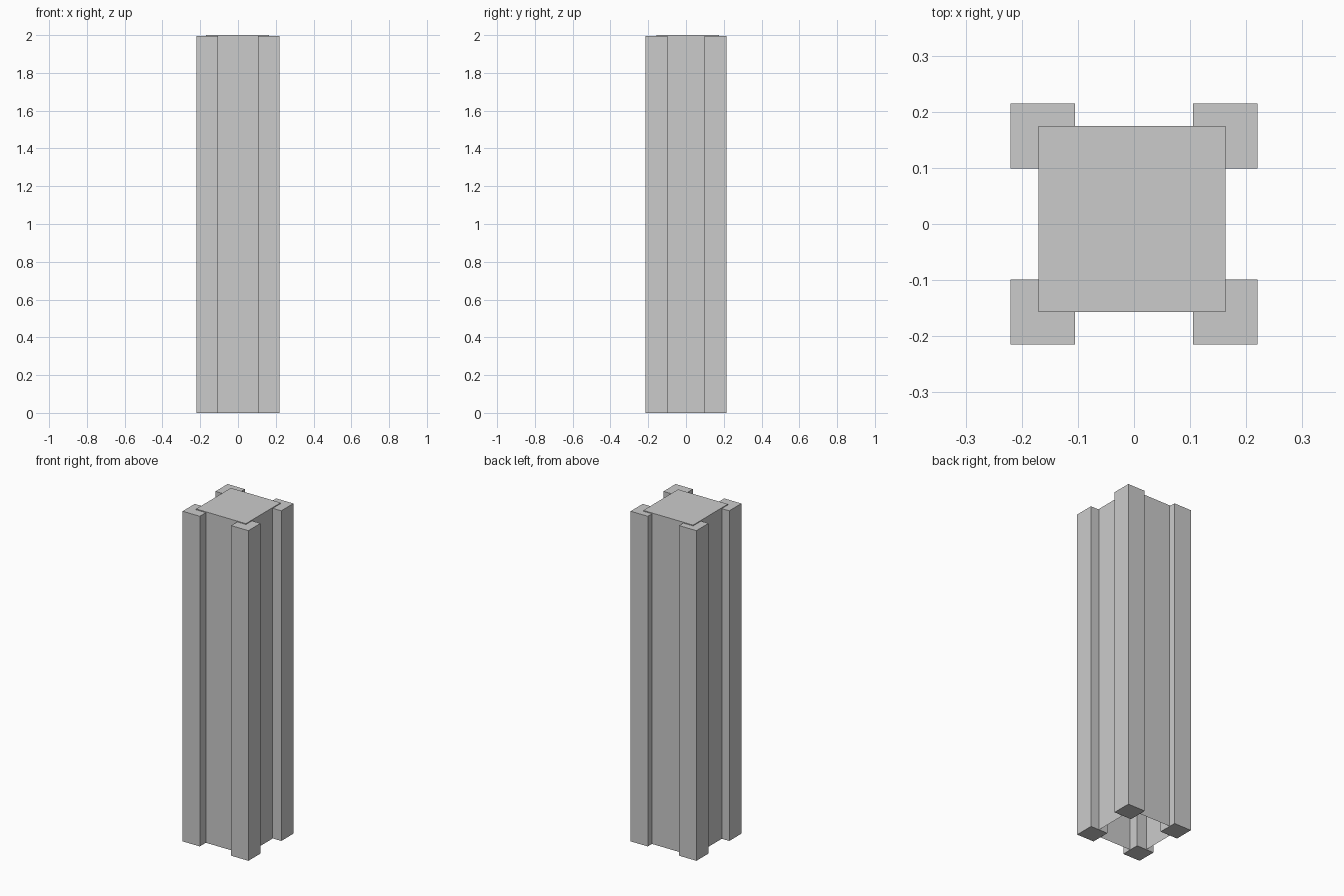
import bpy
import bmesh

cube = bpy.data.objects.get("Cube")
if cube:
    bpy.data.objects.remove(cube, do_unlink=True)

grey = bpy.data.materials.new("plain grey")
grey.use_nodes = True
colour = (0.6, 0.6, 0.6, 1)
grey.diffuse_color = colour
grey.node_tree.nodes["Principled BSDF"].inputs["Base Color"].default_value = colour


def box(name, low, high, open_bottom=False):
    """Box between two corners, optionally without its underside."""
    mesh = bpy.data.meshes.new(name)
    bm = bmesh.new()
    bmesh.ops.create_cube(bm, size=1)
    for v in bm.verts:
        v.co = [a + (b - a) * (c + 0.5) for a, b, c in zip(low, high, v.co)]
    bm.normal_update()
    if open_bottom:
        under = [f for f in bm.faces if f.normal.z < -0.5]
        bmesh.ops.delete(bm, geom=under, context='FACES_ONLY')
    bm.to_mesh(mesh)
    bm.free()
    mesh.materials.append(grey)
    obj = bpy.data.objects.new(name, mesh)
    bpy.context.collection.objects.link(obj)
    return obj


# Hollow shaft, slightly off centre and open underneath
box("pillar_core", (-0.17, -0.157, 0), (0.163, 0.175, 2), open_bottom=True)

# Four square corner posts, just lower than the shaft
for side, sx in (("right", -1), ("left", 1)):
    for end, sy in (("front", -1), ("back", 1)):
        xs = sorted((sx * 0.105, sx * 0.22))
        ys = sorted((sy * 0.099, sy * 0.215))
        box(f"{end}_{side}_post", (xs[0], ys[0], 0), (xs[1], ys[1], 1.995))
